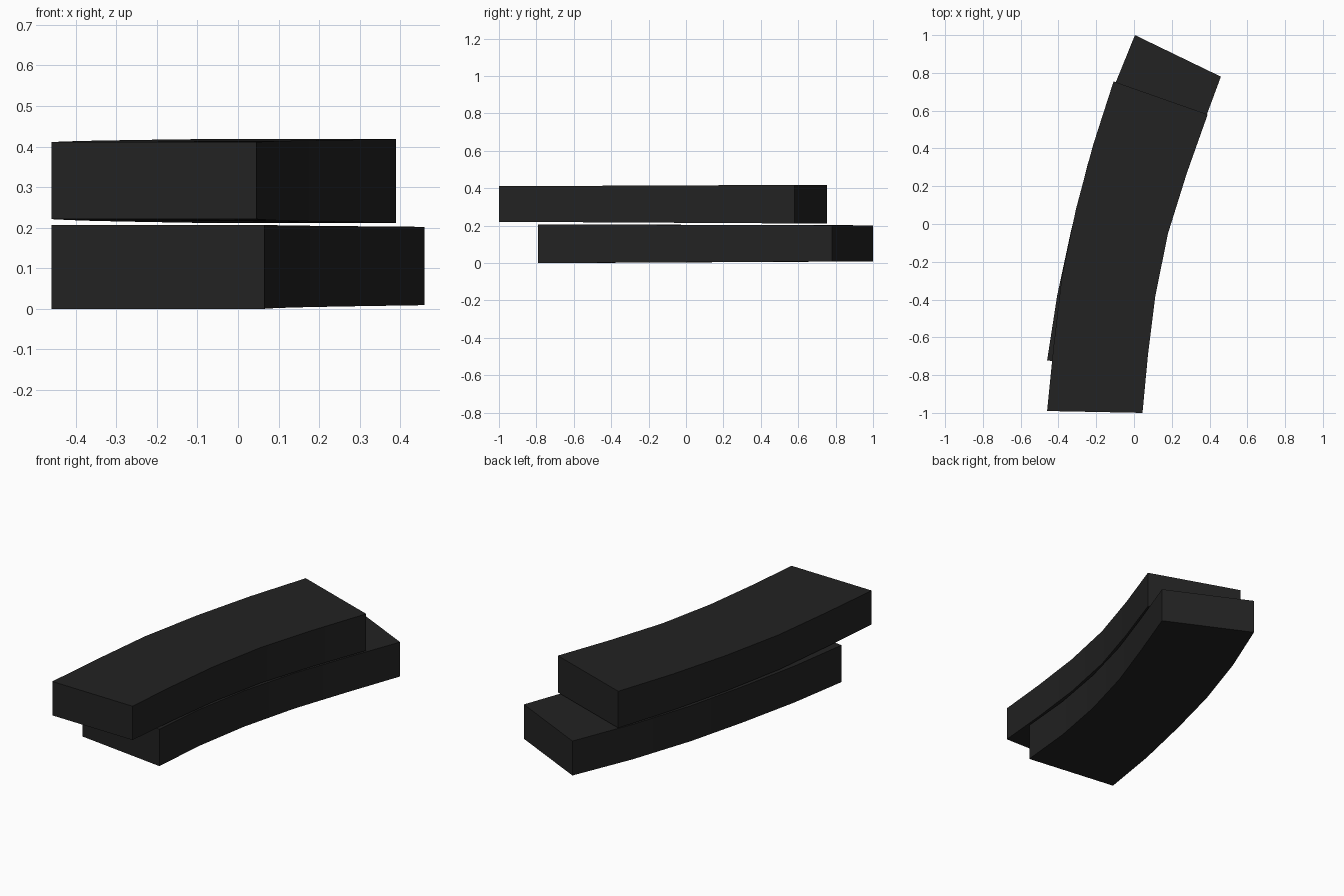
import bpy, bmesh

if "Cube" in bpy.data.objects:
    bpy.data.objects.remove(bpy.data.objects["Cube"])

charcoal = bpy.data.materials.new("charcoal")
charcoal.diffuse_color = (0.016, 0.016, 0.016, 1)
charcoal.use_nodes = True
charcoal.node_tree.nodes["Principled BSDF"].inputs["Base Color"].default_value = charcoal.diffuse_color


def curved_bar(name, left, right, z_front, z_back):
    """Loft a rectangular section along paired left and right edge points."""
    bm = bmesh.new()
    rings = []
    n = len(left) - 1
    for i, (l, r) in enumerate(zip(left, right)):
        t = i / n
        lo = z_front[0] + (z_back[0] - z_front[0]) * t
        hi = z_front[1] + (z_back[1] - z_front[1]) * t
        rings.append([bm.verts.new(p) for p in
                      ((*l, lo), (*r, lo), (*r, hi), (*l, hi))])
    for a, b in zip(rings, rings[1:]):
        for k in range(4):
            m = (k + 1) % 4
            bm.faces.new((a[k], a[m], b[m], b[k]))
    bm.faces.new(rings[0])
    bm.faces.new(rings[-1])
    bmesh.ops.recalc_face_normals(bm, faces=bm.faces)
    mesh = bpy.data.meshes.new(name)
    bm.to_mesh(mesh)
    bm.free()
    mesh.materials.append(charcoal)
    ob = bpy.data.objects.new(name, mesh)
    bpy.context.collection.objects.link(ob)
    bpy.context.view_layer.objects.active = ob
    ob.select_set(True)
    bpy.ops.object.shade_smooth_by_angle(angle=0.6)
    ob.select_set(False)


# Lower bar, pushed towards the back
curved_bar("lower_bar",
           [(-.46, -.722), (-.407, -.38), (-.332, -.03), (-.247, .31), (-.133, .66), (.005, 1.0)],
           [(.065, -.79), (.093, -.48), (.15, -.16), (.236, .16), (.345, .47), (.46, .78)],
           (0.0, 0.207), (0.009, 0.202))

# Upper bar, pushed towards the front with a slim gap below it
curved_bar("upper_bar",
           [(-.46, -.99), (-.425, -.64), (-.382, -.28), (-.307, .08), (-.216, .42), (-.108, .755)],
           [(.045, -1.0), (.073, -.70), (.113, -.38), (.18, -.05), (.28, .27), (.39, .58)],
           (0.221, 0.411), (0.212, 0.418))
